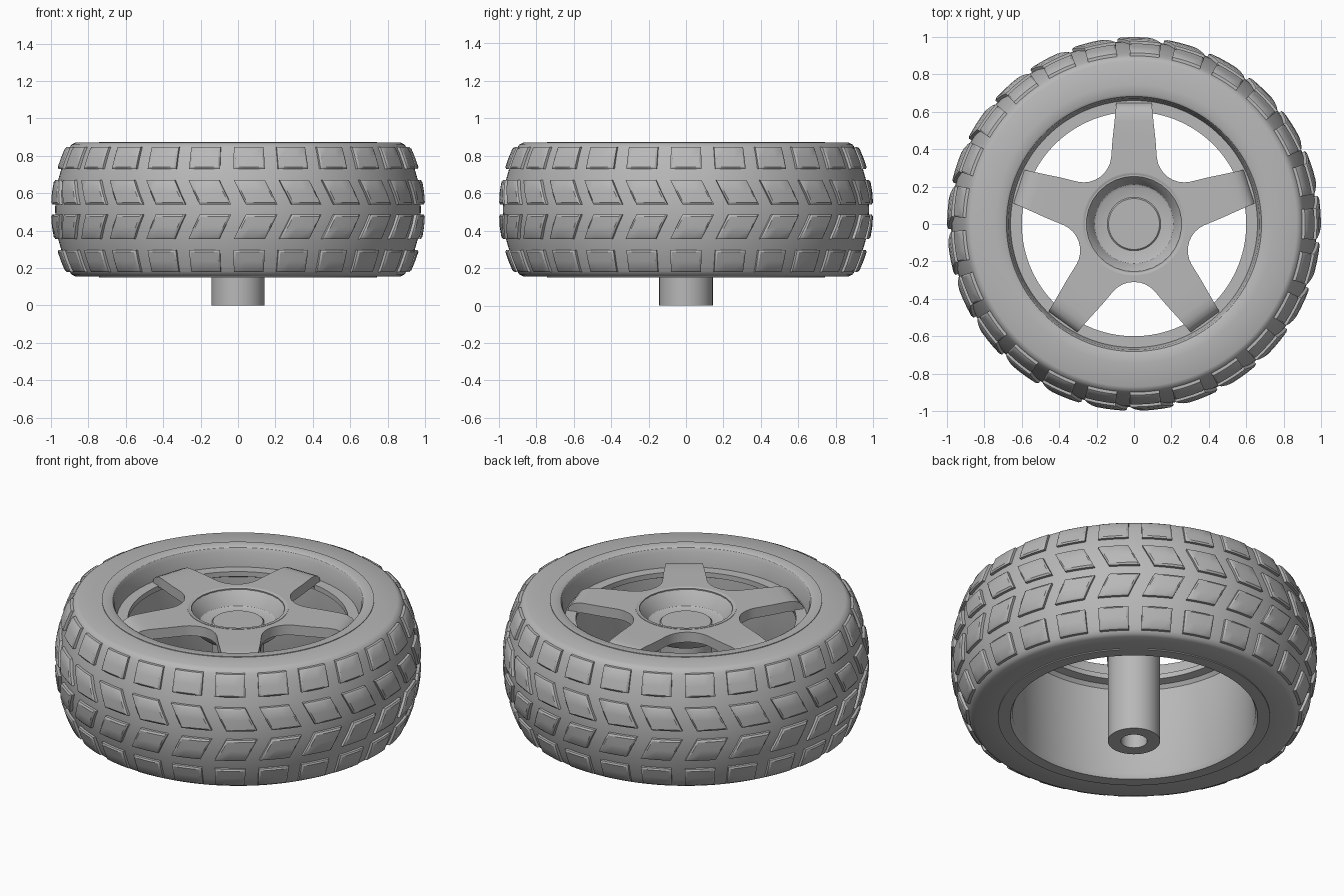
import bpy, bmesh, math
from math import sin, cos, radians, pi

cube = bpy.data.objects.get("Cube")
if cube:
    bpy.data.objects.remove(cube, do_unlink=True)

grey = bpy.data.materials.new("plain grey")
grey.use_nodes = True
COLOUR = (0.48, 0.48, 0.48, 1)
grey.diffuse_color = COLOUR
grey.node_tree.nodes["Principled BSDF"].inputs["Base Color"].default_value = COLOUR

MID = 0.513      # height of the tyre's middle plane


def finish(name, bm, closed=True, thickness=0):
    bmesh.ops.remove_doubles(bm, verts=bm.verts, dist=0.0005)
    if closed:
        bmesh.ops.recalc_face_normals(bm, faces=bm.faces)
    mesh = bpy.data.meshes.new(name)
    bm.to_mesh(mesh)
    bm.free()
    ob = bpy.data.objects.new(name, mesh)
    bpy.context.collection.objects.link(ob)
    mesh.materials.append(grey)
    bpy.ops.object.select_all(action="DESELECT")
    ob.select_set(True)
    bpy.context.view_layer.objects.active = ob
    if thickness:
        mod = ob.modifiers.new("thickness", "SOLIDIFY")
        mod.thickness = thickness
        mod.offset = -1
        bpy.ops.object.modifier_apply(modifier=mod.name)
    bpy.ops.object.shade_smooth_by_angle(angle=radians(32))
    return ob


def lathe(name, profile, closed_loop=True, steps=120):
    """Turn a profile of (radius, height) points about the z axis."""
    bm = bmesh.new()
    verts = [bm.verts.new((r, 0, z)) for r, z in profile]
    pairs = list(zip(verts, verts[1:]))
    if closed_loop:
        pairs.append((verts[-1], verts[0]))
    edges = [bm.edges.new(p) for p in pairs]
    bmesh.ops.spin(bm, geom=verts + edges, cent=(0, 0, 0), axis=(0, 0, 1),
                   angle=2 * pi, steps=steps, use_merge=True)
    return finish(name, bm)


def add_grid(bm, points):
    """Skin a table of points with quads."""
    rows = [[bm.verts.new(p) for p in row] for row in points]
    for a, b in zip(rows, rows[1:]):
        for j in range(len(a) - 1):
            bm.faces.new((a[j], b[j], b[j + 1], a[j + 1]))


# Tyre carcass: half profile as (distance from middle plane, radius)
HALF = [(0, .978), (.08, .974), (.16, .961), (.24, .938), (.30, .916),
        (.33, .902), (.347, .89), (.357, .87)]


def tyre_radius(z):
    d = abs(z - MID)
    for (d0, r0), (d1, r1) in zip(HALF, HALF[1:]):
        if d <= d1:
            return r0 + (r1 - r0) * (d - d0) / (d1 - d0)
    return HALF[-1][1]


outer = [(r, MID + d) for d, r in reversed(HALF)] + [(r, MID - d) for d, r in HALF[1:]]
lathe("tyre", [(.735, .87)] + outer + [(.735, .156)])

# Tread blocks: (bottom, top, half width, bottom shift, top shift), in degrees
ROWS = {
    "upper_shoulder_tread": (.73, .847, 5.0, 0, 0),
    "upper_chevron_tread": (.54, .67, 4.9, 3.8, 0),
    "lower_chevron_tread": (.356, .486, 4.9, 0, 3.8),
    "lower_shoulder_tread": (.179, .296, 5.0, 0, 0),
}
BLOCKS = 25
LIFT = [-.012, .016, .023]
US = [0, 0, .06, .35, .65, .94, 1, 1]
VS = [0, 0, .08, .5, .92, 1, 1]
for name, (z0, z1, half, s0, s1) in ROWS.items():
    bm = bmesh.new()
    for k in range(BLOCKS):
        table = []
        for i, u in enumerate(US):
            line = []
            for j, v in enumerate(VS):
                ring = min(i, j, len(US) - 1 - i, len(VS) - 1 - j, 2)
                z = z0 + (z1 - z0) * v
                a = radians(k * 360 / BLOCKS + s0 + (s1 - s0) * v + half * (2 * u - 1))
                r = tyre_radius(z) + LIFT[ring]
                line.append((r * cos(a), r * sin(a), z))
            table.append(line)
        add_grid(bm, table)
    finish(name, bm, closed=False)

# Wheel rim: lip, inner ledge under the spokes, and barrel
lathe("rim", [(.742, .874), (.695, .874), (.682, .866), (.672, .845), (.66, .76),
              (.60, .76), (.60, .73), (.645, .72), (.662, .70), (.662, .175),
              (.675, .15), (.742, .15)])

# Five-spoke star: each spoke is a grid from the hub to its turned-down tip
FILLET, VALLEY, S = .148, .31, radians(36)
outline = []
for t in (0, 12, 24, 36, 48):
    b = VALLEY + FILLET * (1 - cos(radians(t)))
    p = FILLET * sin(radians(t))
    outline.append((b * cos(S) + p * sin(S), b * sin(S) - p * cos(S), .82))
outline += [(.45, .115, .82), (.55, .104, .82), (.59, .10, .816),
            (.62, .097, .803), (.64, .095, .782), (.648, .094, .755)]
CENTRES = [.31, .33, .35, .37, .39, .46]
bm = bmesh.new()
for k in range(5):
    turn = radians(18 + 72 * k)
    table = [[(.255 * cos(S * f), .255 * sin(S * f), .82) for f in (-1, -.67, -.33, 0, .33, .67, 1)]]
    for n, (a, w, z) in enumerate(outline):
        mid = CENTRES[n] if n < len(CENTRES) else a
        table.append([(a + (mid - a) * (1 - f * f), w * f, z)
                      for f in (-1, -.67, -.33, 0, .33, .67, 1)])
    add_grid(bm, [[(x * cos(turn) - y * sin(turn), x * sin(turn) + y * cos(turn), z)
                   for x, y, z in row] for row in table])
finish("spokes", bm, closed=False, thickness=.06)

# Hub dish, and the axle tube with its bore
lathe("hub_dish", [(.275, .822), (.262, .82), (.25, .81), (.212, .735), (.20, .728),
                   (.10, .728), (.10, .67), (.20, .67), (.225, .69), (.275, .76)], steps=72)
lathe("axle_tube", [(0, .742), (.136, .742), (.143, .735), (.143, 0),
                    (.072, 0), (.072, .16), (.045, .16), (.045, .30), (0, .30)],
      closed_loop=False, steps=64)
